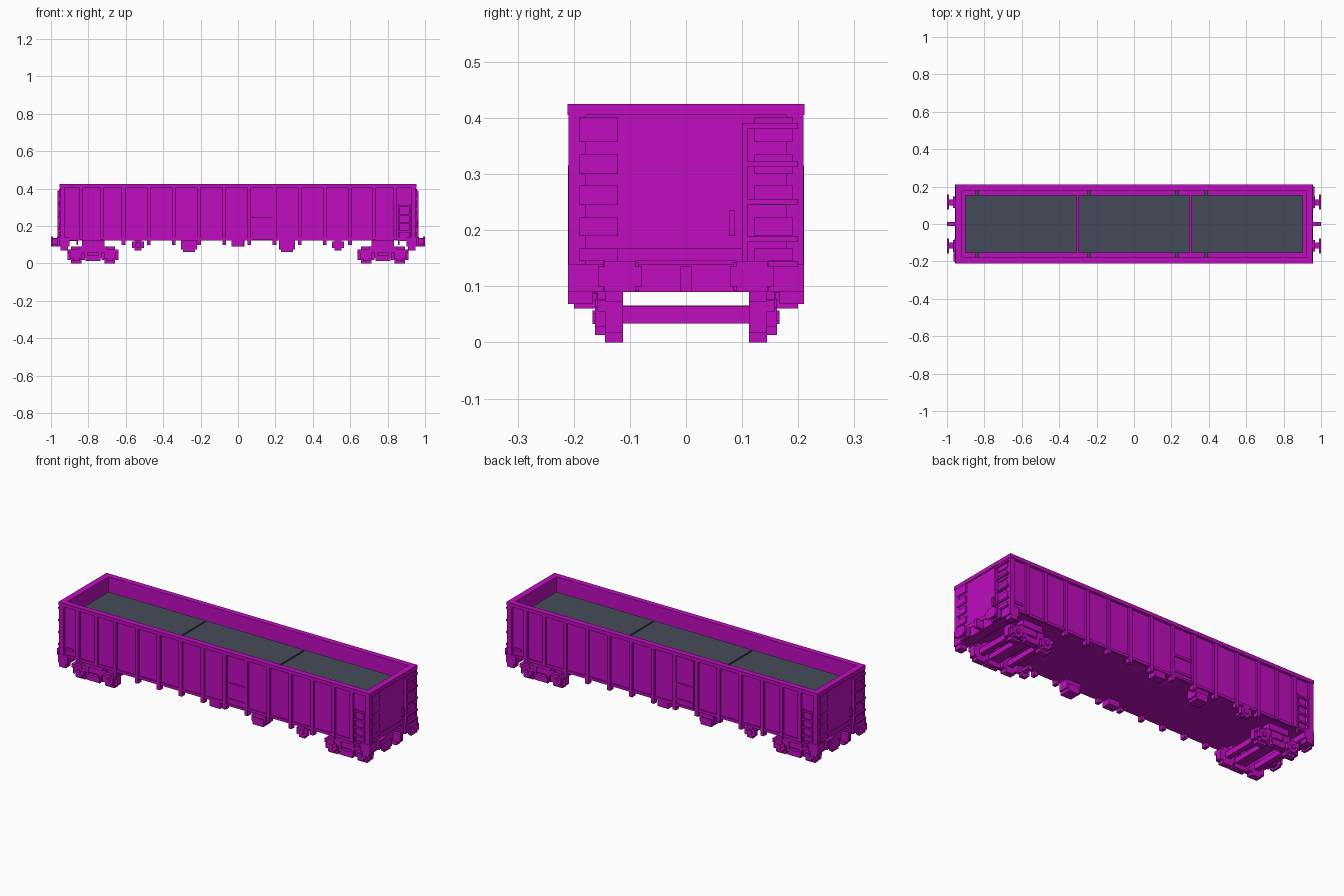
import bpy, bmesh, math

old = bpy.data.objects.get("Cube")
if old:
    bpy.data.objects.remove(old, do_unlink=True)


def material(name, rgb):
    m = bpy.data.materials.new(name)
    m.use_nodes = True
    m.diffuse_color = (*rgb, 1)
    m.node_tree.nodes["Principled BSDF"].inputs["Base Color"].default_value = (*rgb, 1)
    return m


MAGENTA = material("magenta paint", (0.527, 0.004, 0.527))
SLATE = material("slate load", (0.061, 0.071, 0.102))

ONE = [(1, 1)]
TURN = [(1, 1), (-1, -1)]            # half turn about z
ENDS = [(1, 1), (-1, 1)]             # both ends
SIDES = [(1, 1), (1, -1)]            # both sides
ALL = [(1, 1), (-1, 1), (1, -1), (-1, -1)]


def finish(name, bm, mat):
    bmesh.ops.recalc_face_normals(bm, faces=bm.faces)
    me = bpy.data.meshes.new(name)
    bm.to_mesh(me)
    bm.free()
    me.materials.append(mat)
    ob = bpy.data.objects.new(name, me)
    bpy.context.collection.objects.link(ob)
    return ob


def add_prism(bm, outline, y0, y1, sx=1, sy=1):
    """Extrude an x-z outline along y."""
    a = [bm.verts.new((sx * x, sy * y0, z)) for x, z in outline]
    b = [bm.verts.new((sx * x, sy * y1, z)) for x, z in outline]
    n = len(a)
    bm.faces.new(a)
    bm.faces.new(b[::-1])
    for i in range(n):
        bm.faces.new((a[i], b[i], b[(i + 1) % n], a[(i + 1) % n]))


def boxes(name, spans, copies=ONE, mat=MAGENTA):
    """Each span is x0, x1, y0, y1, z0, z1; repeated with the given signs."""
    bm = bmesh.new()
    for x0, x1, y0, y1, z0, z1 in spans:
        for sx, sy in copies:
            add_prism(bm, [(x0, z0), (x1, z0), (x1, z1), (x0, z1)], y0, y1, sx, sy)
    return finish(name, bm, mat)


def prisms(name, shapes, copies=ONE):
    bm = bmesh.new()
    for outline, y0, y1 in shapes:
        for sx, sy in copies:
            add_prism(bm, outline, y0, y1, sx, sy)
    return finish(name, bm, MAGENTA)


def stepped_disc(cx, cz, r, r2):
    """Blocky round outline with stepped corners."""
    q = [(r, r2), (r2, r2), (r2, r)]
    pts = q + [(-x, z) for x, z in q[::-1]]
    pts += [(-x, -z) for x, z in pts]
    return [(cx + x, cz + z) for x, z in pts]


# Tub: floor, walls and top rim
boxes("floor", [(-0.945, 0.945, -0.197, 0.197, 0.122, 0.15)])
boxes("side_walls", [(-0.945, 0.945, 0.18, 0.197, 0.125, 0.41)], SIDES)
boxes("end_walls", [(0.92, 0.948, -0.197, 0.197, 0.10, 0.41)], ENDS)
boxes("rim_sides", [(-0.955, 0.955, 0.18, 0.211, 0.405, 0.425)], SIDES)
boxes("rim_ends", [(0.92, 0.955, -0.18, 0.18, 0.405, 0.425)], ENDS)

# Side ribs: the middle ones hang below the sill as feet
ribs = [-0.612 + 0.1345 * i for i in range(10)]
boxes("long_ribs", [(x - 0.01, x + 0.01, 0.18, 0.208, 0.10, 0.405) for x in ribs], SIDES)
boxes("short_ribs", [(x - 0.01, x + 0.01, 0.19, 0.208, 0.125, 0.405) for x in (0.728, 0.84)], ALL)
boxes("corner_posts", [(0.925, 0.953, 0.178, 0.209, 0.10, 0.405)], ALL)
boxes("side_sills", [(-0.945, 0.945, 0.19, 0.203, 0.125, 0.14)], SIDES)

# Side door with two framed leaves
door = []
for z0, z1 in ((0.255, 0.40), (0.135, 0.24)):
    door += [(0.077, 0.188, -0.203, -0.195, z0, z1)]
boxes("side_doors", door, TURN)
boxes("door_rails", [(0.075, 0.19, -0.208, -0.195, z, z + 0.012)
                     for z in (0.125, 0.155, 0.242)], TURN)

# Side ladder and small tag plate
boxes("side_ladder", [(x, x + 0.008, -0.21, -0.195, 0.10, 0.315) for x in (0.855, 0.915)]
      + [(0.86, 0.918, -0.21, -0.202, z, z + 0.01) for z in (0.12, 0.165, 0.21, 0.255, 0.302)], TURN)
boxes("tag_plate", [(-0.915, -0.87, -0.203, -0.195, 0.165, 0.178)], TURN)

# End faces: raised pads, ledge, beam, ladder and handle
pads = [(0.145, 0.168), (0.19, 0.223), (0.245, 0.28), (0.30, 0.335), (0.357, 0.402)]
boxes("end_pads", [(0.94, 0.957, 0.122, 0.19, a, b) for a, b in pads], ALL)
boxes("end_ledge", [(0.94, 0.953, -0.19, 0.11, 0.145, 0.168)], ENDS)
boxes("end_beam", [(0.90, 0.957, -0.21, 0.21, 0.09, 0.14)], ENDS)
boxes("end_ladder", [(0.945, 0.965, 0.10, 0.11, 0.14, 0.39)]
      + [(0.955, 0.965, 0.10, 0.20, z, z + 0.009) for z in (0.135, 0.18, 0.246, 0.313, 0.381)], TURN)
boxes("end_handle", [(0.945, 0.96, 0.077, 0.087, 0.19, 0.235)], TURN)
boxes("corner_steps", [(0.91, 0.95, 0.167, 0.21, 0.068, 0.10)], ALL)

# Buffers and coupler
boxes("buffer_stems", [(0.95, 0.99, 0.10, 0.132, 0.10, 0.133),
                       (0.95, 0.968, 0.085, 0.147, 0.092, 0.142)], ALL)
boxes("buffer_heads", [(0.988, 1.0, 0.078, 0.157, 0.10, 0.135),
                       (0.988, 1.0, 0.09, 0.145, 0.09, 0.145)], ALL)
boxes("couplers", [(0.95, 1.0, -0.01, 0.01, 0.09, 0.135)], ENDS)

# Underbody equipment hanging at the sills
boxes("valve_box", [(-0.035, 0.03, -0.20, -0.15, 0.09, 0.125)], TURN)
boxes("brake_box", [(0.22, 0.305, -0.195, -0.14, 0.075, 0.125),
                    (0.23, 0.295, -0.20, -0.135, 0.06, 0.10)], TURN)
prisms("hand_wheel", [(stepped_disc(0.535, 0.10, 0.032, 0.018), -0.205, -0.185),
                      (stepped_disc(0.535, 0.10, 0.014, 0.008), -0.209, -0.14)], TURN)

# Bogies: wheels, axles, side frames and crossbars
AXLES = (0.685, 0.865)
prisms("wheels", [(stepped_disc(x, 0.046, 0.046, 0.028), 0.112, 0.144) for x in AXLES], ALL)
boxes("axles", [(x - 0.014, x + 0.014, -0.115, 0.115, 0.034, 0.064) for x in AXLES], ENDS)
prisms("axle_boxes", [(stepped_disc(x, 0.045, 0.032, 0.018), 0.14, 0.162) for x in AXLES]
       + [(stepped_disc(x, 0.045, 0.012, 0.007), 0.16, 0.167) for x in AXLES], ALL)
boxes("bogie_frames", [(0.64, 0.91, 0.144, 0.158, 0.055, 0.075),
                       (0.735, 0.815, 0.125, 0.162, 0.013, 0.045),
                       (0.73, 0.745, 0.144, 0.16, 0.03, 0.085),
                       (0.805, 0.82, 0.144, 0.16, 0.03, 0.085),
                       (0.70, 0.85, 0.135, 0.158, 0.075, 0.092)], ALL)
boxes("bogie_bolsters", [(0.745, 0.805, -0.145, 0.145, 0.038, 0.066)], ENDS)
boxes("bogie_mounts", [(0.715, 0.835, 0.115, 0.165, 0.088, 0.125)], ALL)

# Load: three slabs with side spacers
boxes("load_slabs", [(x - 0.298, x + 0.298, -0.155, 0.155, 0.15, 0.355)
                     for x in (-0.605, 0, 0.605)], ONE, SLATE)
boxes("load_spacers", [(x - 0.01, x + 0.01, 0.15, 0.182, 0.15, 0.29)
                       for x in (-0.84, -0.24, 0.23, 0.385)], SIDES, SLATE)
